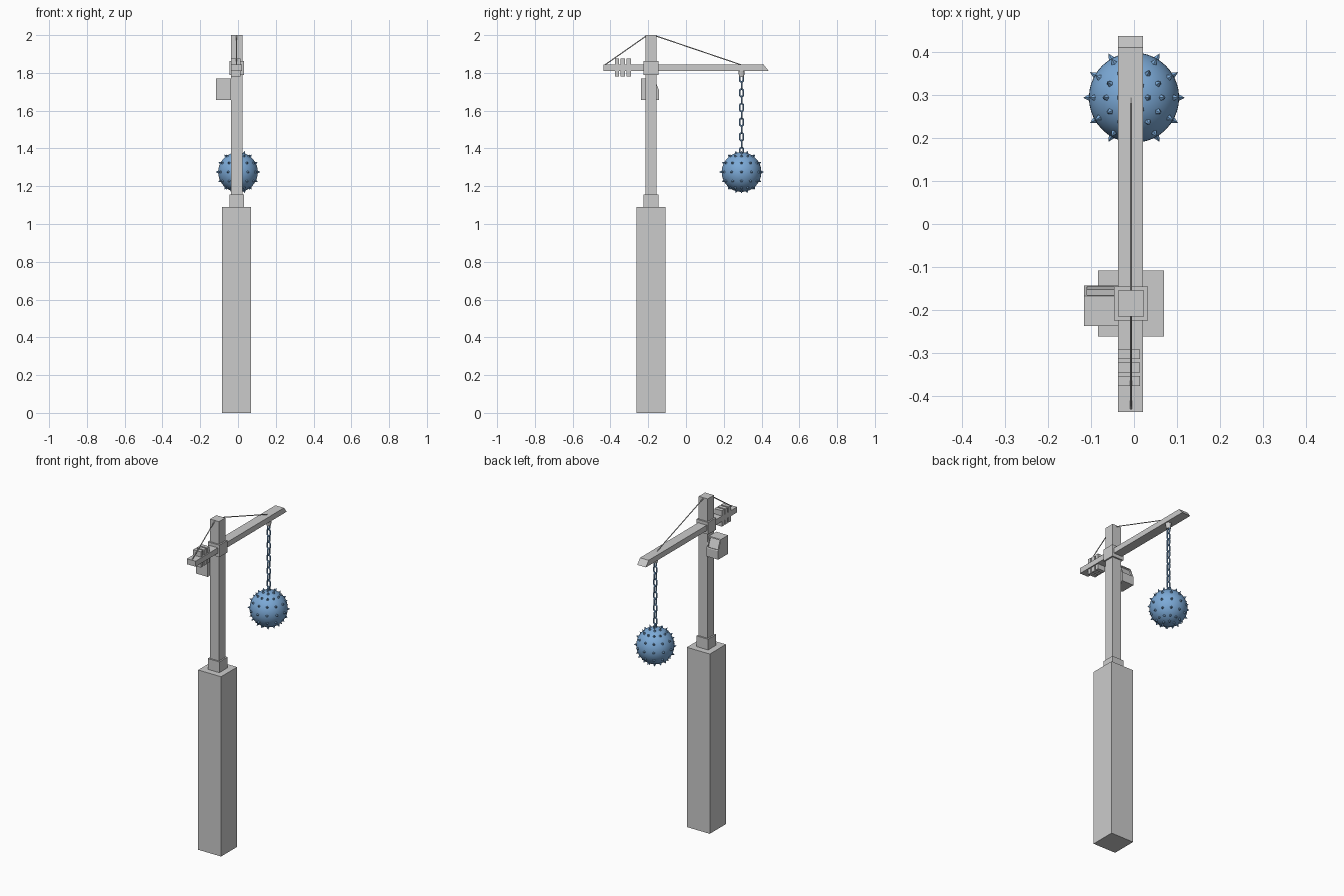
import bpy, bmesh, math
from mathutils import Vector, Matrix

if "Cube" in bpy.data.objects:
    bpy.data.objects.remove(bpy.data.objects["Cube"])


def material(name, rgb):
    m = bpy.data.materials.new(name)
    m.diffuse_color = (*rgb, 1)
    m.use_nodes = True
    m.node_tree.nodes["Principled BSDF"].inputs["Base Color"].default_value = m.diffuse_color
    return m


GREY = material("concrete grey", (0.6, 0.6, 0.6))
BLUE = material("steel blue", (0.2, 0.4, 0.68))
MX, MY = -0.007, -0.185        # mast axis
BX, BY, BZ, BR = 0.0, 0.294, 1.275, 0.105   # spiked ball


def finish(name, bm, mat, smooth=False):
    bmesh.ops.recalc_face_normals(bm, faces=bm.faces)
    me = bpy.data.meshes.new(name)
    bm.to_mesh(me)
    bm.free()
    for p in me.polygons:
        p.use_smooth = smooth
    me.materials.append(mat)
    ob = bpy.data.objects.new(name, me)
    bpy.context.collection.objects.link(ob)
    return ob


def box(name, x0, x1, y0, y1, z0, z1, mat=GREY):
    bm = bmesh.new()
    c = Vector(((x0 + x1) / 2, (y0 + y1) / 2, (z0 + z1) / 2))
    s = Matrix.Diagonal((x1 - x0, y1 - y0, z1 - z0, 1))
    bmesh.ops.create_cube(bm, size=1, matrix=Matrix.Translation(c) @ s)
    return finish(name, bm, mat)


def column(name, half, z0, z1):
    return box(name, MX - half, MX + half, MY - half, MY + half, z0, z1)


def extrude_yz(points, x0, x1):
    """Extrude a side profile (y, z) along x."""
    bm = bmesh.new()
    f = bm.faces.new([bm.verts.new((x0, y, z)) for y, z in points])
    r = bmesh.ops.extrude_face_region(bm, geom=[f])
    vs = [v for v in r["geom"] if isinstance(v, bmesh.types.BMVert)]
    bmesh.ops.translate(bm, verts=vs, vec=(x1 - x0, 0, 0))
    bmesh.ops.recalc_face_normals(bm, faces=bm.faces)
    return bm


def cone(bm, a, b, r1, r2, sides):
    """Cone or cylinder between two points."""
    a, b = Vector(a), Vector(b)
    d = b - a
    m = Matrix.Translation((a + b) / 2) @ d.to_track_quat('Z', 'Y').to_matrix().to_4x4()
    bmesh.ops.create_cone(bm, cap_ends=True, segments=sides, radius1=r1,
                          radius2=r2, depth=d.length, matrix=m)


# tower
column("base_block", 0.077, 0, 1.09)
column("base_collar", 0.039, 1.09, 1.155)
column("mast", 0.03, 1.155, 2.0)
column("jib_collar", 0.039, 1.79, 1.863)

# jib with slanted tip
finish("jib", extrude_yz([(-0.437, 1.811), (0.437, 1.811), (0.411, 1.844), (-0.437, 1.844)],
                         -0.037, 0.021), GREY)

# counterweight plates
for i in range(3):
    y = -0.303 - 0.031 * i
    box(f"counterweight_{i + 1}", -0.037, 0.014, y - 0.0115, y + 0.0115, 1.78, 1.876)

# operator cabin with recessed windscreen
bm = extrude_yz([(-0.237, 1.657), (-0.143, 1.657), (-0.143, 1.708),
                 (-0.168, 1.77), (-0.237, 1.77)], -0.116, -0.037)
screen = [f for f in bm.faces if f.normal.y > 0.5 and f.normal.z > 0.2]
bmesh.ops.inset_region(bm, faces=screen, thickness=0.009)
bmesh.ops.inset_region(bm, faces=screen, thickness=0.0005, depth=-0.008)
finish("cabin", bm, GREY)

# stay cables
for name, a, b in (("rear_stay", (MX, -0.43, 1.842), (MX, MY - 0.025, 1.996)),
                   ("front_stay", (MX, 0.294, 1.842), (MX, MY + 0.025, 1.996))):
    bm = bmesh.new()
    cone(bm, a, b, 0.0028, 0.0028, 6)
    finish(name, bm, GREY)

# chain holder
bm = bmesh.new()
cone(bm, (BX, BY, 1.812), (BX, BY, 1.778), 0.017, 0.013, 12)
finish("chain_holder", bm, GREY)

# chain of alternating oval links
bm = bmesh.new()
N, K = 12, 6
for i in range(11):
    z0 = 1.772 - 0.0388 * i
    rings = []
    for j in range(N):
        t = (j + 0.5) * math.tau / N
        ring = []
        for k in range(K):
            p = k * math.tau / K
            r = 0.0095 + 0.0045 * math.cos(p)
            u, w = r * math.cos(t), 0.0045 * math.sin(p)
            z = r * math.sin(t) + math.copysign(0.0105, math.sin(t))
            x, y = (u, w) if i % 2 else (w, u)
            ring.append(bm.verts.new((BX + x, BY + y, z0 + z)))
        rings.append(ring)
    for j in range(N):
        a, b = rings[j], rings[(j + 1) % N]
        for k in range(K):
            l = (k + 1) % K
            bm.faces.new((a[k], a[l], b[l], b[k]))
finish("chain", bm, BLUE, smooth=True)

# spiked ball
bm = bmesh.new()
bmesh.ops.create_uvsphere(bm, u_segments=40, v_segments=24, radius=BR,
                          matrix=Matrix.Translation((BX, BY, BZ)))
finish("ball", bm, BLUE, smooth=True)

# rings of small pyramid spikes
bm = bmesh.new()
centre = Vector((BX, BY, BZ))
for lat, count in ((0, 12), (27, 12), (-27, 12), (52, 12), (-52, 12), (72, 6), (-72, 6)):
    for i in range(count):
        a, e = math.tau * i / count, math.radians(lat)
        d = Vector((math.cos(a) * math.cos(e), math.sin(a) * math.cos(e), math.sin(e)))
        cone(bm, centre + d * (BR - 0.003), centre + d * (BR + 0.0135), 0.009, 0, 5)
finish("ball_spikes", bm, BLUE)
